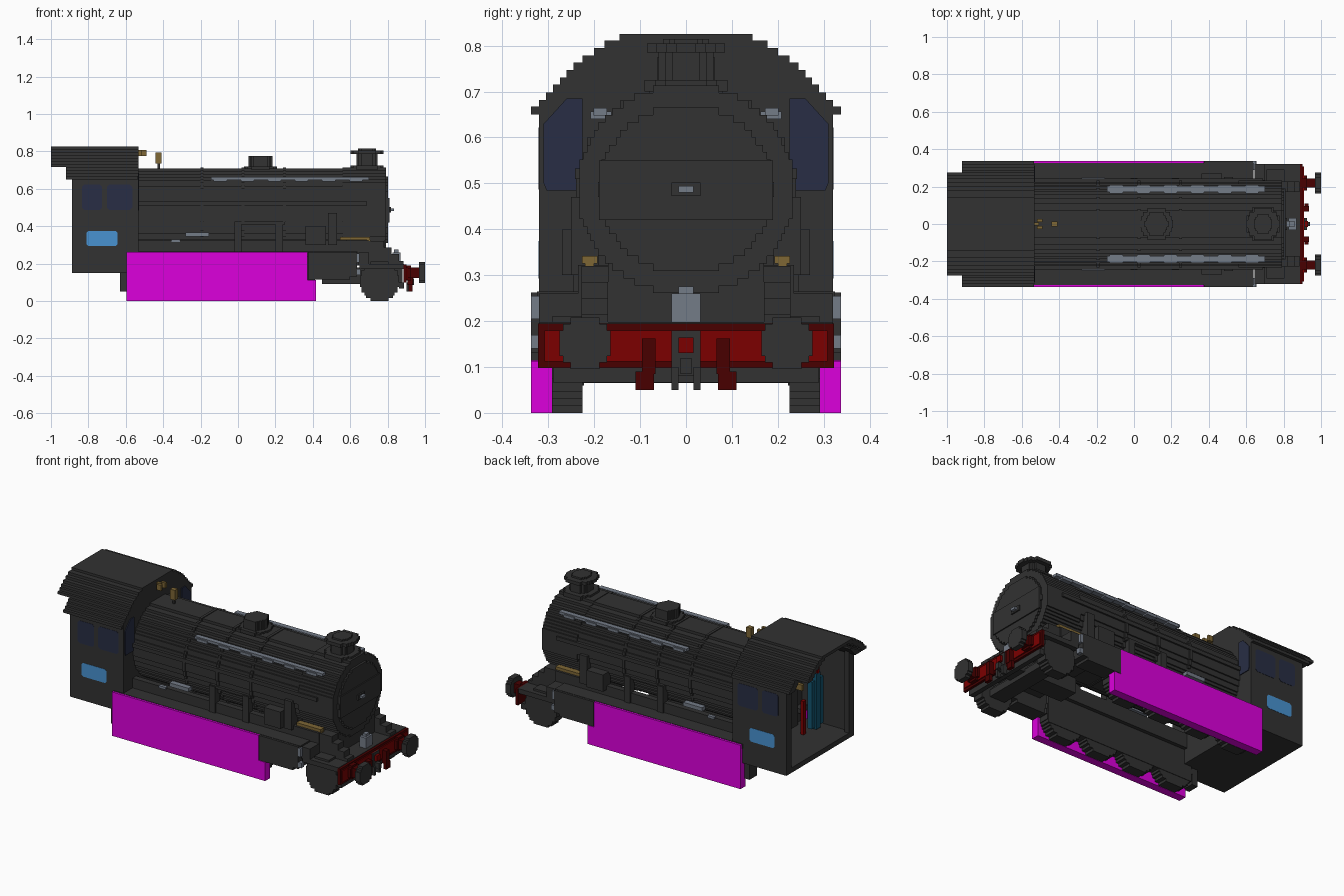
import bpy, bmesh, math

if "Cube" in bpy.data.objects:
    bpy.data.objects.remove(bpy.data.objects["Cube"], do_unlink=True)


def material(name, rgb):
    m = bpy.data.materials.new(name)
    m.use_nodes = True
    m.diffuse_color = (*rgb, 1)
    m.node_tree.nodes["Principled BSDF"].inputs["Base Color"].default_value = (*rgb, 1)
    return m


BLACK = material("soot black", (.032, .032, .032))
MAGENTA = material("magenta", (.72, 0, .72))
RED = material("bright red", (.2, 0, 0))
DARK_RED = material("dark red", (.065, 0, 0))
SILVER = material("steel grey", (.175, .2, .245))
BRASS = material("brass", (.21, .135, .036))
BLUE = material("plate blue", (.065, .29, .64))
GLASS = material("dark blue glass", (.021, .027, .058))
TEAL = material("teal", (.006, .09, .16))


def prism(name, pts, axis, a, b, mat):
    """Extrude a 2D outline along x (y,z points), y (x,z points) or z (x,y points)."""
    place = {'x': lambda p, t: (t, p[0], p[1]),
             'y': lambda p, t: (p[0], t, p[1]),
             'z': lambda p, t: (p[0], p[1], t)}[axis]
    bm = bmesh.new()
    lo = [bm.verts.new(place(p, a)) for p in pts]
    hi = [bm.verts.new(place(p, b)) for p in pts]
    bm.faces.new(lo)
    bm.faces.new(hi[::-1])
    n = len(pts)
    for i in range(n):
        j = (i + 1) % n
        bm.faces.new((lo[i], hi[i], hi[j], lo[j]))
    bmesh.ops.recalc_face_normals(bm, faces=bm.faces)
    me = bpy.data.meshes.new(name)
    bm.to_mesh(me)
    bm.free()
    me.materials.append(mat)
    ob = bpy.data.objects.new(name, me)
    bpy.context.collection.objects.link(ob)


def box(name, x, y, z, mat):
    prism(name, [(x[0], y[0]), (x[1], y[0]), (x[1], y[1]), (x[0], y[1])], 'z', z[0], z[1], mat)


def pair(name, x, y, z, mat):
    """Box on the +y side and its mirror image."""
    box(name + "_left", x, y, z, mat)
    box(name + "_right", x, (-y[1], -y[0]), z, mat)


def stairs(rows, cu=0):
    """Stepped outline from (bottom, top, half width) rows, listed bottom up."""
    side = []
    for lo, hi, w in rows:
        side += [(w, lo), (w, hi)]
    return [(cu + w, v) for w, v in side] + [(cu - w, v) for w, v in side[::-1]]


def disc(r, cu, cv, n=12, wide=1):
    """Circle cut into n steps of equal height, optionally widened."""
    h = 2 * r / n
    rows = []
    for i in range(n):
        d = max(0, abs((i + .5) * h - r) - h * .25)
        rows.append((cv - r + i * h, cv - r + (i + 1) * h, round(wide * math.sqrt(r * r - d * d) / .008) * .008))
    return stairs(rows, cu)


# Boiler, smokebox and bands
CZ = .487
prism("boiler", disc(.222, 0, CZ, 28, 1.04), 'x', -.54, .58, BLACK)
prism("smokebox", disc(.226, 0, CZ, 28, 1.04), 'x', .56, .79, BLACK)
for i, x in enumerate((-.2, .02, .24)):
    prism(f"boiler_band_{i}", disc(.226, 0, CZ, 28, 1.05), 'x', x, x + .016, BLACK)
prism("smokebox_door", disc(.178, 0, CZ, 22, 1.06), 'x', .79, .803, BLACK)
box("door_strap", (.803, .81), (-.19, .19), (.42, .55), BLACK)
box("door_plate", (.81, .818), (-.032, .032), (.472, .502), BLACK)
box("door_handle", (.818, .834), (-.016, .016), (.48, .494), SILVER)

# Chimney and dome
for name, cx, layers in (
        ("chimney", .69, ((.09, .70, .725), (.06, .725, .785), (.085, .785, .805), (.05, .805, .815))),
        ("dome", .12, ((.085, .70, .72), (.062, .72, .775)))):
    for i, (r, z0, z1) in enumerate(layers):
        prism(f"{name}_{i}", disc(r, cx, 0, 8), 'z', z0, z1, BLACK)

# Safety valves and whistle
for i, (x, y) in enumerate(((-.525, 0), (-.508, -.02), (-.508, .02))):
    box(f"safety_valve_{i}", (x - .01, x + .018), (y - .008, y + .008), (.775, .808), BRASS)
box("whistle", (-.44, -.408), (-.014, .014), (.735, .795), BRASS)
box("whistle_stem", (-.43, -.418), (-.006, .006), (.70, .736), BLACK)

# Handrails and pipework
pair("handrail", (-.145, .70), (.172, .202), (.648, .664), SILVER)
for i in range(6):
    x = -.13 + i * .145
    pair(f"handrail_bracket_{i}", (x, x + .07), (.162, .208), (.64, .657), SILVER)
pair("side_pipe", (-.53, .69), (.22, .242), (.51, .532), BLACK)
pair("lower_pipe", (-.02, .25), (.215, .24), (.41, .425), BLACK)
pair("injector", (-.28, -.155), (.215, .248), (.345, .367), SILVER)
pair("injector_valve", (-.355, -.31), (.222, .242), (.314, .328), SILVER)
for i, x in enumerate((-.02, .2)):
    pair(f"boiler_bracket_{i}", (x, x + .04), (.2, .245), (.26, .42), BLACK)
pair("lubricator", (.36, .47), (.2, .27), (.3, .40), BLACK)
pair("steam_pipe", (.48, .53), (.19, .25), (.3, .47), BLACK)

# Running boards and the open space under the boiler
pair("running_board", (-.6, .64), (.225, .325), (.236, .264), BLACK)
pair("boiler_base_wall", (-.56, .46), (.2, .235), (.236, .322), BLACK)
box("boiler_base_front", (.45, .70), (-.235, .235), (.19, .322), BLACK)
pair("brass_strip", (.545, .705), (.193, .227), (.325, .342), BRASS)
pair("brass_strip_foot", (.69, .708), (.2, .22), (.31, .326), BRASS)

# Wheels, skirts and cylinders
for side, s in (("left", 1), ("right", -1)):
    for i in range(4):
        prism(f"driving_wheel_{side}_{i}", disc(.125, -.465 + .25 * i, .125, 16), 'y', s * .225, s * .288, BLACK)
    prism(f"leading_wheel_{side}", disc(.105, .757, .105, 14), 'y', s * .225, s * .292, BLACK)
    prism(f"skirt_{side}", [(-.597, 0), (.416, 0), (.416, .112), (.372, .112), (.372, .262), (-.597, .262)],
          'y', s * .29, s * .338, MAGENTA)
    prism(f"cylinder_{side}", [(.374, .114), (.60, .114), (.60, .13), (.635, .13), (.635, .262), (.374, .262)],
          'y', s * .24, s * .338, BLACK)
    # Sloped front steps
    prism(f"front_step_{side}", [(.62, .19), (.885, .19), (.885, .215), (.86, .215), (.86, .25), (.82, .25),
                                 (.82, .285), (.78, .285), (.78, .32), (.62, .32)],
          'y', s * .17, s * .228, BLACK)
pair("wheel_guard", (-.58, .4), (.222, .286), (.06, .25), BLACK)
pair("piston_cover", (.635, .65), (.29, .338), (.205, .255), SILVER)
pair("piston_rod", (.635, .655), (.31, .338), (.14, .17), SILVER)

# Leading truck
box("leading_axle", (.735, .78), (-.23, .23), (.08, .13), BLACK)
box("truck_frame", (.45, .88), (-.06, .06), (.09, .18), BLACK)
box("truck_crossbar", (.70, .80), (-.225, .225), (.065, .105), BLACK)
pair("cab_step", (-.63, -.59), (.23, .3), (.05, .16), BLACK)

# Front deck
box("front_deck", (.65, .888), (-.32, .32), (.17, .198), BLACK)
box("deck_riser", (.645, .70), (-.32, .32), (.19, .26), BLACK)
box("smokebox_saddle", (.58, .785), (-.17, .17), (.19, .34), BLACK)
box("lamp", (.825, .868), (-.032, .032), (.197, .26), SILVER)
box("lamp_top", (.835, .858), (-.016, .016), (.26, .275), SILVER)

# Buffer beam, buffers and coupling
box("buffer_beam", (.885, .902), (-.322, .322), (.098, .195), DARK_RED)
box("beam_panel", (.902, .908), (-.308, .308), (.112, .18), RED)
box("beam_underside", (.86, .888), (-.29, .29), (.066, .1), BLACK)
for side, s in (("left", 1), ("right", -1)):
    prism(f"buffer_base_{side}", disc(.04, s * .22, .15, 6), 'x', .9, .925, DARK_RED)
    prism(f"buffer_stem_{side}", disc(.028, s * .22, .15, 4), 'x', .925, .967, DARK_RED)
    prism(f"buffer_head_{side}", disc(.056, s * .22, .152, 8), 'x', .967, 1.0, BLACK)
pair("brake_pipe", (.905, .935), (.066, .096), (.085, .162), DARK_RED)
pair("brake_hose", (.912, .932), (.07, .11), (.05, .09), DARK_RED)
box("coupling_plate", (.905, .915), (-.032, .032), (.08, .18), BLACK)
box("coupling_hook", (.915, .93), (-.016, .016), (.13, .164), RED)
pair("coupling_link", (.9, .925), (.016, .032), (.05, .1), BLACK)
box("coupling_bar", (.915, .94), (-.012, .012), (.085, .12), BLACK)

# Cab
UPPER = [(.665, .682, .32), (.682, .698, .305), (.698, .715, .29), (.715, .731, .275), (.731, .747, .26),
         (.747, .763, .245), (.763, .779, .225), (.779, .795, .20), (.795, .811, .178), (.811, .825, .145)]
prism("cab_front", stairs([(.15, .665, .32)] + UPPER), 'x', -.56, -.533, BLACK)
box("cab_floor", (-.888, -.54), (-.32, .32), (.15, .18), BLACK)
pair("cab_side", (-.888, -.54), (.294, .32), (.15, .67), BLACK)
pair("cab_rear_post", (-.888, -.86), (.27, .296), (.18, .67), BLACK)


def roof_shell(rows):
    """Stepped arch with an inner stepped face."""
    outer = [p for lo, hi, w in rows for p in ((w, lo), (w, hi))]
    inner = [(w - .03, max(v - .018, rows[0][0])) for w, v in outer if v > rows[0][0]]
    inner.insert(0, (outer[0][0] - .03, rows[0][0]))
    return outer + [(-w, v) for w, v in outer[::-1]] + [(-w, v) for w, v in inner] + inner[::-1]


prism("cab_roof", roof_shell(UPPER[3:]), 'x', -1.0, -.535, BLACK)
for side, s in (("left", 1), ("right", -1)):
    haunch = [p for lo, hi, w in UPPER[:4] for p in ((s * w, lo), (s * w, hi))]
    prism(f"roof_haunch_{side}", haunch + [(s * .24, .731), (s * .24, .70), (s * .285, .65), (s * .32, .65)],
          'x', -.92, -.535, BLACK)
    # Windows and number plates
    prism(f"front_window_{side}", [(s * .225, .485), (s * .304, .485), (s * .31, .5), (s * .31, .63),
                                   (s * .26, .685), (s * .225, .685)], 'x', -.534, -.528, GLASS)
    c = .012
    for i, (x0, x1) in enumerate(((-.835, -.727), (-.70, -.565))):
        pts = [(x0 + c, .487), (x1 - c, .487), (x1, .487 + c), (x1, .622 - c),
               (x1 - c, .622), (x0 + c, .622), (x0, .622 - c), (x0, .487 + c)]
        prism(f"side_window_{side}_{i}", pts, 'y', s * .317, s * .3215, GLASS)
    prism(f"side_plate_{side}", [(-.8, .293), (-.655, .293), (-.645, .303), (-.645, .365), (-.655, .375),
                                 (-.8, .375), (-.81, .365), (-.81, .303)], 'y', s * .317, s * .3215, BLUE)
pair("cab_eave", (-.92, -.535), (.318, .338), (.65, .667), BLACK)

# Cab interior
prism("firebox_backhead", disc(.2, 0, CZ, 20), 'x', -.60, -.55, BLACK)
box("firebox_base", (-.60, -.55), (-.2, .2), (.18, .48), BLACK)
box("control_panel", (-.72, -.69), (-.27, -.16), (.2, .48), TEAL)
box("control_post", (-.73, -.7), (-.23, -.19), (.19, .52), TEAL)
box("control_knob", (-.73, -.7), (-.22, -.2), (.52, .555), RED)
box("brake_column", (-.70, -.68), (-.135, -.11), (.18, .38), RED)
box("regulator_handle", (-.69, -.60), (-.13, -.11), (.44, .475), BRASS)
box("gauge", (-.615, -.598), (-.06, -.01), (.52, .57), BRASS)
